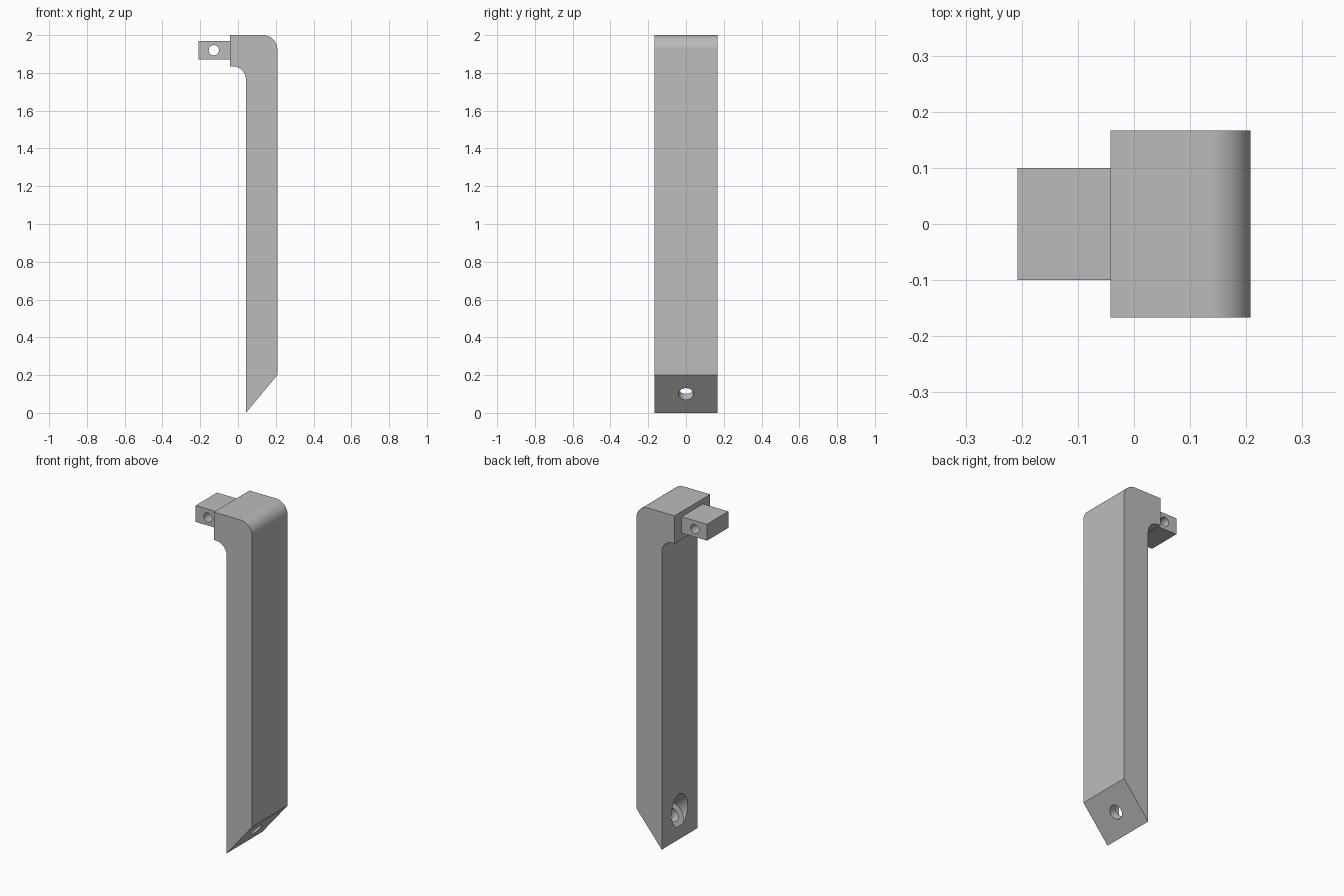
import bpy, bmesh
from math import cos, sin, pi, radians
from mathutils import Vector

old = bpy.data.objects.get("Cube")
if old:
    bpy.data.objects.remove(old, do_unlink=True)

grey = bpy.data.materials.new("plain grey")
grey.use_nodes = True
colour = (0.5, 0.5, 0.5, 1)
grey.diffuse_color = colour
grey.node_tree.nodes["Principled BSDF"].inputs["Base Color"].default_value = colour


def arc(cx, cz, r, start, end, steps=12):
    """Points along an arc in the x-z plane, angles in degrees."""
    angles = [radians(start + (end - start) * i / steps) for i in range(steps + 1)]
    return [(cx + r * cos(a), cz + r * sin(a)) for a in angles]


def extrude_profile(name, points, half_width):
    """Solid made by extruding an x-z outline along y."""
    bm = bmesh.new()
    face = bm.faces.new([bm.verts.new((x, -half_width, z)) for x, z in points])
    made = bmesh.ops.extrude_face_region(bm, geom=[face])["geom"]
    verts = [v for v in made if isinstance(v, bmesh.types.BMVert)]
    bmesh.ops.translate(bm, verts=verts, vec=(0, 2 * half_width, 0))
    bmesh.ops.recalc_face_normals(bm, faces=bm.faces)
    mesh = bpy.data.meshes.new(name)
    bm.to_mesh(mesh)
    bm.free()
    mesh.materials.append(grey)
    obj = bpy.data.objects.new(name, mesh)
    bpy.context.collection.objects.link(obj)
    return obj


def drill(obj, start, end, radius):
    """Cut a round hole between two points."""
    start, end = Vector(start), Vector(end)
    axis = end - start
    bpy.ops.mesh.primitive_cylinder_add(
        vertices=40, radius=radius, depth=axis.length, location=(start + end) / 2,
        rotation=axis.to_track_quat('Z', 'Y').to_euler())
    cutter = bpy.context.object
    cutter.hide_render = True
    cutter.data.materials.append(grey)
    mod = obj.modifiers.new("hole", 'BOOLEAN')
    mod.operation = 'DIFFERENCE'
    mod.solver = 'EXACT'
    mod.object = cutter
    bpy.context.view_layer.objects.active = obj
    bpy.ops.object.modifier_apply(modifier=mod.name)
    bpy.data.objects.remove(cutter, do_unlink=True)


# Hooked post with rounded outer corner, filleted inner corner and slanted foot
outer, inner, tip = 0.208, 0.042, -0.042
round_r, fillet_r, arm_z = 0.075, 0.07, 1.835
outline = [(inner, 0), (outer, 0.2)]
outline += arc(outer - round_r, 2 - round_r, round_r, 0, 90)
outline += [(tip, 2), (tip, arm_z)]
outline += arc(inner - fillet_r, arm_z - fillet_r, fillet_r, 90, 0)
post = extrude_profile("post", outline, 0.167)

# Screw hole square to the slanted foot, with a wide recess from the inner side
foot = Vector(((inner + outer) / 2, 0, 0.1))
normal = Vector((-0.2, 0, outer - inner)).normalized()
drill(post, foot - normal * 0.1, foot + normal * 0.15, 0.04)
drill(post, foot + normal * 0.05, foot + normal * 0.35, 0.075)

# Mounting tab with a cross hole
tab = extrude_profile("mounting_tab", [(-0.208, 1.872), (tip, 1.872),
                                       (tip, 1.969), (-0.208, 1.969)], 0.1)
drill(tab, (-0.128, -0.2, 1.92), (-0.128, 0.2, 1.92), 0.027)

# Smooth the curved surfaces only
for obj in (post, tab):
    bpy.ops.object.select_all(action='DESELECT')
    obj.select_set(True)
    bpy.context.view_layer.objects.active = obj
    bpy.ops.object.shade_smooth_by_angle(angle=radians(30))
